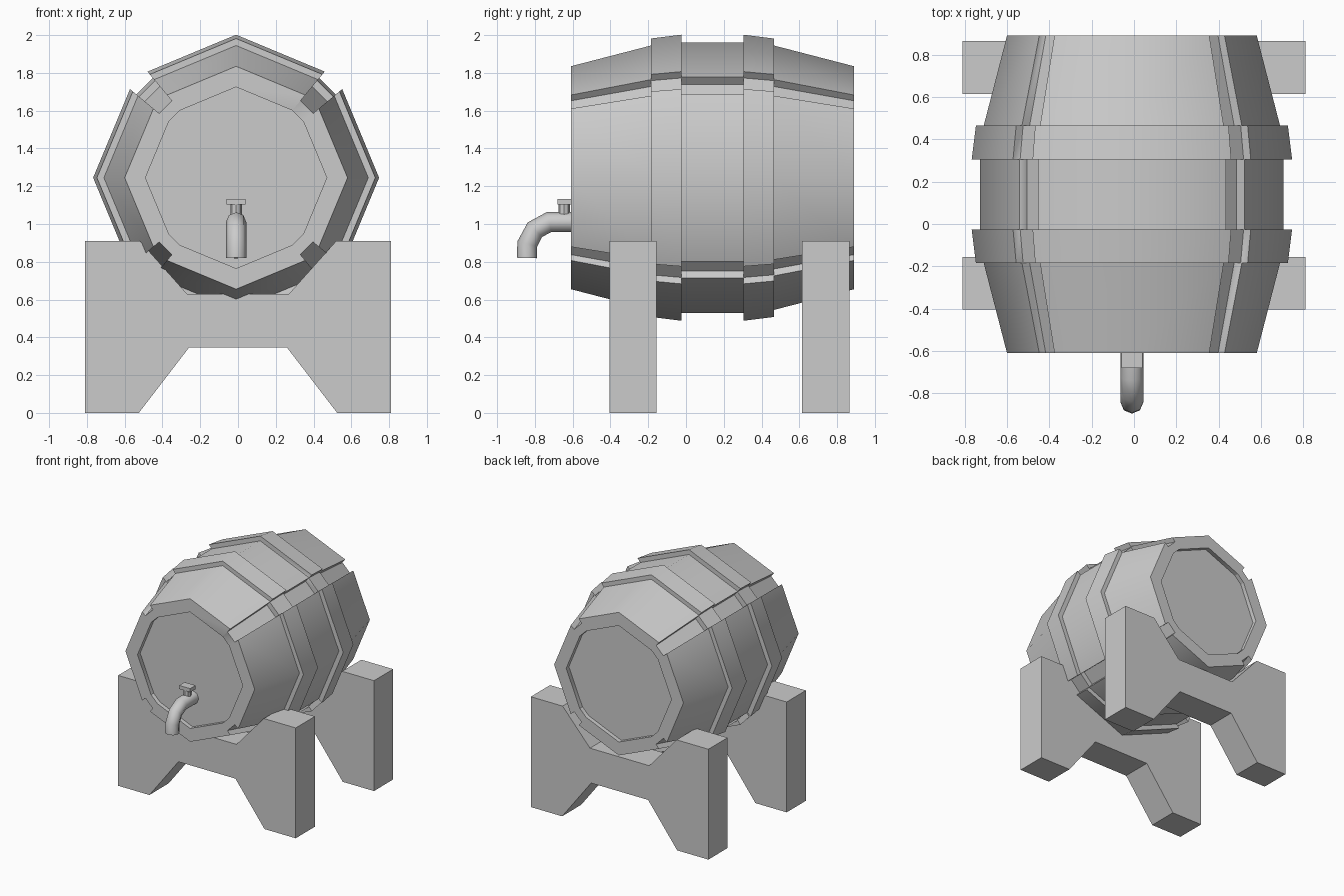
import bpy, bmesh, math

if "Cube" in bpy.data.objects:
    bpy.data.objects.remove(bpy.data.objects["Cube"])

CX, CZ = -0.01, 1.245   # barrel axis
MID = 0.14              # middle of barrel along y


def finish(bm, name, angle=None):
    bmesh.ops.recalc_face_normals(bm, faces=bm.faces[:])
    me = bpy.data.meshes.new(name)
    bm.to_mesh(me)
    bm.free()
    ob = bpy.data.objects.new(name, me)
    bpy.context.collection.objects.link(ob)
    if angle:
        bpy.ops.object.select_all(action='DESELECT')
        bpy.context.view_layer.objects.active = ob
        ob.select_set(True)
        bpy.ops.object.shade_smooth_by_angle(angle=math.radians(angle))
    return ob


def section(r, notch):
    """Octagon with a sunken joint at each diagonal corner."""
    quarter = [(0, 1), (.62, .742), (.62 * notch, .742 * notch),
               (.742 * notch, .62 * notch), (.742, .62)]
    pts = []
    for k in range(4):
        c, s = math.cos(k * math.pi / 2), math.sin(k * math.pi / 2)
        pts += [(r * (x * c + z * s), r * (z * c - x * s)) for x, z in quarter]
    return pts


# Barrel: one half profile (distance from middle, radius, joint depth), mirrored along y
half = [(.715, .48, 1), (.75, .48, 1), (.75, .59, .93), (.325, .70, .93),
        (.325, .737, .94), (.165, .757, .94), (.165, .717, .93)]
profile = [(MID - d, r, n) for d, r, n in half]
profile += [(MID + d, r, n) for d, r, n in reversed(half)]
bm = bmesh.new()
rings = [[bm.verts.new((CX + x, y, CZ + z)) for x, z in section(r, n)]
         for y, r, n in profile]
for a, b in zip(rings, rings[1:]):
    for i in range(len(a)):
        j = (i + 1) % len(a)
        bm.faces.new((a[i], a[j], b[j], b[i]))
bm.faces.new(rings[0])
bm.faces.new(rings[-1])
finish(bm, "barrel", 47)


# Two cradle stands, extruded from a mirrored outline
side = [(.27, .63), (.52, .91), (.81, .91), (.81, 0), (.525, 0), (.26, .345)]
outline = side + [(-x, z) for x, z in reversed(side)]
for name, y0, y1 in (("front_stand", -.405, -.155), ("back_stand", .615, .865)):
    bm = bmesh.new()
    face = bm.faces.new([bm.verts.new((x, y0, z)) for x, z in outline])
    ext = bmesh.ops.extrude_face_region(bm, geom=[face])
    for v in ext["geom"]:
        if isinstance(v, bmesh.types.BMVert):
            v.co.y = y1
    finish(bm, name)


# Tap spout: round tube bent downwards
cu = bpy.data.curves.new("tap_spout", 'CURVE')
cu.dimensions = '3D'
cu.bevel_depth = .054
cu.bevel_resolution = 2
cu.use_fill_caps = True
path = [(-.55, 1.01), (-.725, 1.01), (-.80, .97), (-.84, .895), (-.842, .82)]
sp = cu.splines.new('POLY')
sp.points.add(len(path) - 1)
for p, (y, z) in zip(sp.points, path):
    p.co = (CX, y, z, 1)
spout = bpy.data.objects.new("tap_spout", cu)
bpy.context.collection.objects.link(spout)
bpy.ops.object.select_all(action='DESELECT')
bpy.context.view_layer.objects.active = spout
spout.select_set(True)
bpy.ops.object.convert(target='MESH')
bpy.ops.object.shade_smooth_by_angle(angle=math.radians(50))

# Tap stem and handle
bpy.ops.mesh.primitive_cylinder_add(vertices=8, radius=.03, depth=.08,
                                    location=(CX, -.645, 1.075))
bpy.context.object.name = "tap_stem"
bpy.ops.mesh.primitive_cube_add(size=1, location=(CX, -.645, 1.118))
bpy.context.object.name = "tap_handle"
bpy.context.object.scale = (.10, .07, .03)
